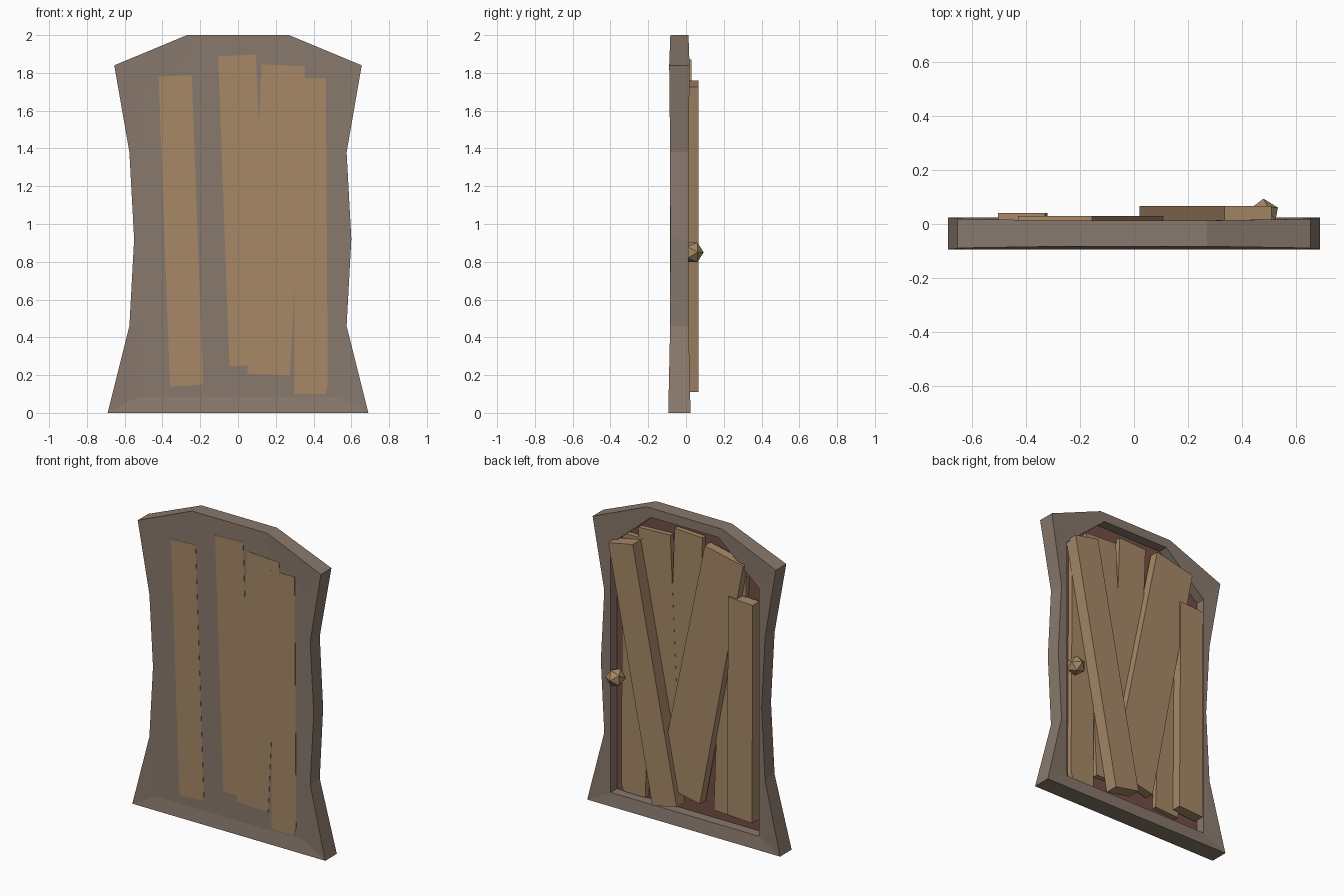
import bpy, bmesh, math

if "Cube" in bpy.data.objects:
    bpy.data.objects.remove(bpy.data.objects["Cube"])


def material(name, rgb):
    m = bpy.data.materials.new(name)
    m.diffuse_color = (*rgb, 1)
    m.use_nodes = True
    m.node_tree.nodes["Principled BSDF"].inputs["Base Color"].default_value = m.diffuse_color
    return m


FRAME = material("frame_wood", (0.25, 0.19, 0.15))
PLANK = material("plank_wood", (0.39, 0.25, 0.135))
PANEL = material("panel_red", (0.17, 0.075, 0.06))


def finish(name, bm, mats):
    bmesh.ops.recalc_face_normals(bm, faces=bm.faces)
    me = bpy.data.meshes.new(name)
    bm.to_mesh(me)
    bm.free()
    for m in mats:
        me.materials.append(m)
    ob = bpy.data.objects.new(name, me)
    bpy.context.collection.objects.link(ob)
    return ob


def plank(name, pts, y0, y1):
    """Extrude an x,z outline from y0 to y1."""
    bm = bmesh.new()
    f = bm.faces.new([bm.verts.new((x, y0, z)) for x, z in pts])
    ext = bmesh.ops.extrude_face_region(bm, geom=[f])["geom"]
    vs = [v for v in ext if isinstance(v, bmesh.types.BMVert)]
    bmesh.ops.translate(bm, verts=vs, vec=(0, y1 - y0, 0))
    return finish(name, bm, [PLANK])


# Frame: waisted outer outline and straight inner opening with matching points
# rows: z, left x, right x, extra half thickness at the corners
outer_rows = [(0, -0.69, 0.69, 0.011), (0.46, -0.575, 0.575, 0.001),
              (0.92, -0.55, 0.60, 0), (1.38, -0.575, 0.575, 0.001),
              (1.84, -0.655, 0.655, 0.006), (2.0, -0.27, 0.27, 0)]
inner_rows = [(0.085, 0.53), (0.46, 0.53), (0.92, 0.53), (1.38, 0.53),
              (1.69, 0.53), (1.94, 0.24)]
outer = [(r, z, e) for z, l, r, e in outer_rows]
outer += [(l, z, e) for z, l, r, e in reversed(outer_rows)]
inner = [(w, z, 0) for z, w in inner_rows]
inner += [(-w, z, 0) for z, w in reversed(inner_rows)]

FRONT, BACK, FLOOR = -0.083, 0.013, -0.05
bm = bmesh.new()


def loop(pts, y, sign=0):
    return [bm.verts.new((x, y + sign * e, z)) for x, z, e in pts]


loops = [loop(inner, FRONT), loop(outer, FRONT, -1), loop(outer, BACK, 1),
         loop(inner, BACK), loop(inner, FLOOR)]
bm.faces.new(loops[0])
n = len(outer)
for a, b in zip(loops, loops[1:]):
    for i in range(n):
        j = (i + 1) % n
        bm.faces.new((a[i], a[j], b[j], b[i]))
bm.faces.new(loops[-1]).material_index = 1   # recessed panel
finish("door_frame", bm, [FRAME, PANEL])

# Main planks, passing through to just proud of the front
main = [[(-0.42, 1.78), (-0.245, 1.787), (-0.185, 0.15), (-0.36, 0.14)],
        [(-0.105, 1.888), (0.095, 1.897), (0.155, 0.255), (-0.045, 0.248)],
        [(0.125, 1.845), (0.355, 1.835), (0.275, 0.198), (0.05, 0.208)],
        [(0.297, 1.77), (0.465, 1.77), (0.475, 0.15), (0.46, 0.1), (0.30, 0.1)]]
for i, pts in enumerate(main):
    plank(f"door_plank_{i + 1}", pts, -0.0845 - 0.0003 * i, -0.02 + 0.001 * i)

# Boards nailed across the back
plank("short_board", [(-0.505, 1.58), (-0.33, 1.59), (-0.32, 0.18), (-0.50, 0.17)], -0.03, 0.04)
plank("leaning_board", [(-0.43, 1.81), (-0.155, 1.87), (0.18, 0.25), (-0.12, 0.19)], -0.03, 0.03)
plank("diagonal_board", [(0.335, 1.76), (0.51, 1.725), (0.195, 0.11), (0.02, 0.145)], -0.02, 0.066)

# Faceted knob
bm = bmesh.new()
bmesh.ops.create_icosphere(bm, subdivisions=1, radius=0.06)
knob = finish("door_knob", bm, [PLANK])
knob.location = (0.48, 0.034, 0.85)
knob.rotation_euler = (-math.pi / 2, 0, 0)
